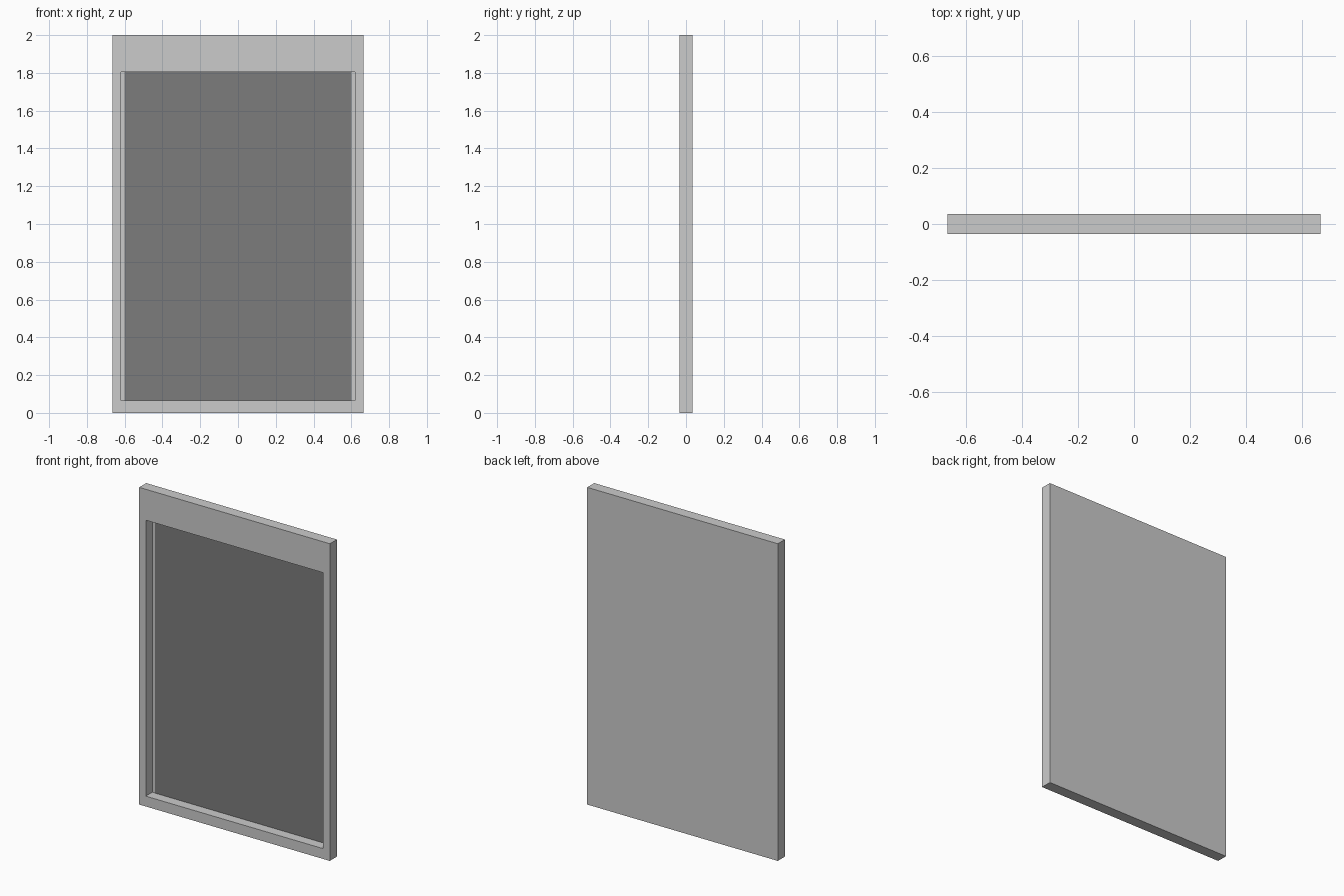
import bpy, bmesh
from mathutils import Matrix, Vector

if "Cube" in bpy.data.objects:
    bpy.data.objects.remove(bpy.data.objects["Cube"])

W, D, H = 1.33, 0.07, 2.0          # outer size
SIDE, BOTTOM, TOP = 0.065, 0.065, 0.195  # border widths
FRONT, FLOOR = -D / 2, 0.031       # front plane, recess floor


def make_object(name, bm):
    mesh = bpy.data.meshes.new(name)
    bm.to_mesh(mesh)
    bm.free()
    obj = bpy.data.objects.new(name, mesh)
    bpy.context.collection.objects.link(obj)
    return obj


def box(size, centre):
    bm = bmesh.new()
    bmesh.ops.create_cube(bm, size=1, matrix=Matrix.Translation(centre) @ Matrix.Diagonal((*size, 1)))
    return bm


# Frame: a slab whose front face is inset, then pushed in to form the recess
bm = box((W, D, H), (0, 0, H / 2))
face = min(bm.faces, key=lambda f: f.calc_center_median().y)
bmesh.ops.inset_region(bm, faces=[face], thickness=SIDE)
for v in face.verts:
    v.co.z = H - TOP if v.co.z > H / 2 else BOTTOM
walls = bmesh.ops.extrude_discrete_faces(bm, faces=[face])
bmesh.ops.translate(bm, verts=walls["faces"][0].verts, vec=Vector((0, FLOOR - FRONT, 0)))
make_object("frame", bm)

# Dark panel lying on the recess floor
bm = box((W - 2 * SIDE, 0.002, H - TOP - BOTTOM), (0, FLOOR - 0.001, (BOTTOM + H - TOP) / 2))
panel = make_object("panel", bm)
mat = bpy.data.materials.new("dark_grey")
mat.diffuse_color = (0.2, 0.2, 0.2, 1)
mat.use_nodes = True
mat.node_tree.nodes["Principled BSDF"].inputs["Base Color"].default_value = mat.diffuse_color
panel.data.materials.append(mat)
